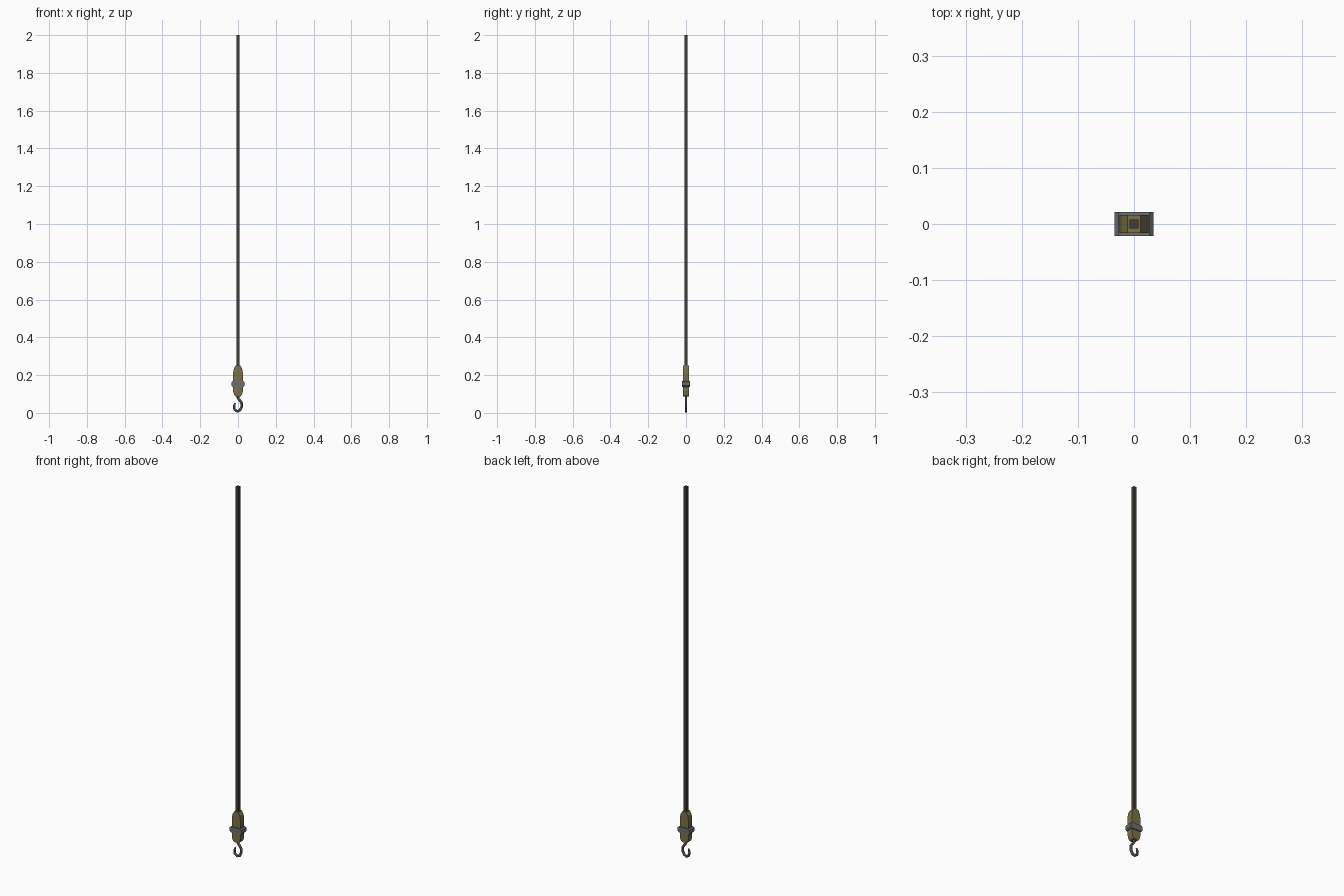
import bpy, bmesh, math
from mathutils import Vector

if "Cube" in bpy.data.objects:
    bpy.data.objects.remove(bpy.data.objects["Cube"])


def material(name, rgb):
    m = bpy.data.materials.new(name)
    m.diffuse_color = (*rgb, 1)
    m.use_nodes = True
    m.node_tree.nodes["Principled BSDF"].inputs["Base Color"].default_value = m.diffuse_color
    return m


OLIVE = material("olive paint", (0.20, 0.165, 0.065))
STEEL = material("grey steel", (0.15, 0.155, 0.165))
CABLE = material("dark cable", (0.055, 0.048, 0.036))


def finish(name, bm, mat):
    bmesh.ops.recalc_face_normals(bm, faces=bm.faces)
    me = bpy.data.meshes.new(name)
    bm.to_mesh(me)
    bm.free()
    me.materials.append(mat)
    ob = bpy.data.objects.new(name, me)
    bpy.context.collection.objects.link(ob)
    return ob


def plate(name, half_profile, depth, mat):
    """Mirror an (x, z) half outline and extrude it along y."""
    outline = half_profile + [(-x, z) for x, z in reversed(half_profile)]
    bm = bmesh.new()
    face = bm.faces.new([bm.verts.new((x, -depth, z)) for x, z in outline])
    ext = bmesh.ops.extrude_face_region(bm, geom=[face])["geom"]
    bmesh.ops.translate(bm, vec=(0, 2 * depth, 0),
                        verts=[g for g in ext if isinstance(g, bmesh.types.BMVert)])
    return finish(name, bm, mat)


# Square hanging cable
bm = bmesh.new()
bmesh.ops.create_cube(bm, size=1)
bmesh.ops.scale(bm, vec=(0.016, 0.016, 1.77), verts=bm.verts)
bmesh.ops.translate(bm, vec=(0, 0, 1.115), verts=bm.verts)
finish("cable", bm, CABLE)

# Block body: flat plate with rounded top and bottom
plate("block_body", [(0.013, 0.087), (0.021, 0.096), (0.026, 0.115),
                     (0.026, 0.212), (0.021, 0.236), (0.012, 0.252)], 0.016, OLIVE)

# Collar clamped round the block
plate("collar", [(0.028, 0.137), (0.0345, 0.144), (0.0345, 0.163),
                 (0.028, 0.169)], 0.021, STEEL)

# Hook: six-sided tube swept along a curl in the xz plane
path = [(0, 0.095), (0.0, 0.078), (0.010, 0.066), (0.019, 0.052), (0.019, 0.031),
        (0.010, 0.014), (-0.004, 0.0075), (-0.018, 0.018), (-0.021, 0.036),
        (-0.015, 0.052)]
radii = [0.007] * 8 + [0.0065, 0.004]
pts = [Vector((x, 0, z)) for x, z in path]
bm = bmesh.new()
rings = []
for i, (p, r) in enumerate(zip(pts, radii)):
    t = (pts[min(i + 1, len(pts) - 1)] - pts[max(i - 1, 0)]).normalized()
    side = Vector((t.z, 0, -t.x))
    rings.append([bm.verts.new(p + r * (side * math.cos(a) + Vector((0, 1, 0)) * math.sin(a)))
                  for a in (k * math.pi / 3 for k in range(6))])
for a, b in zip(rings, rings[1:]):
    for k in range(6):
        bm.faces.new((a[k], a[(k + 1) % 6], b[(k + 1) % 6], b[k]))
bm.faces.new(rings[0])
bm.faces.new(rings[-1])
finish("hook", bm, STEEL)
